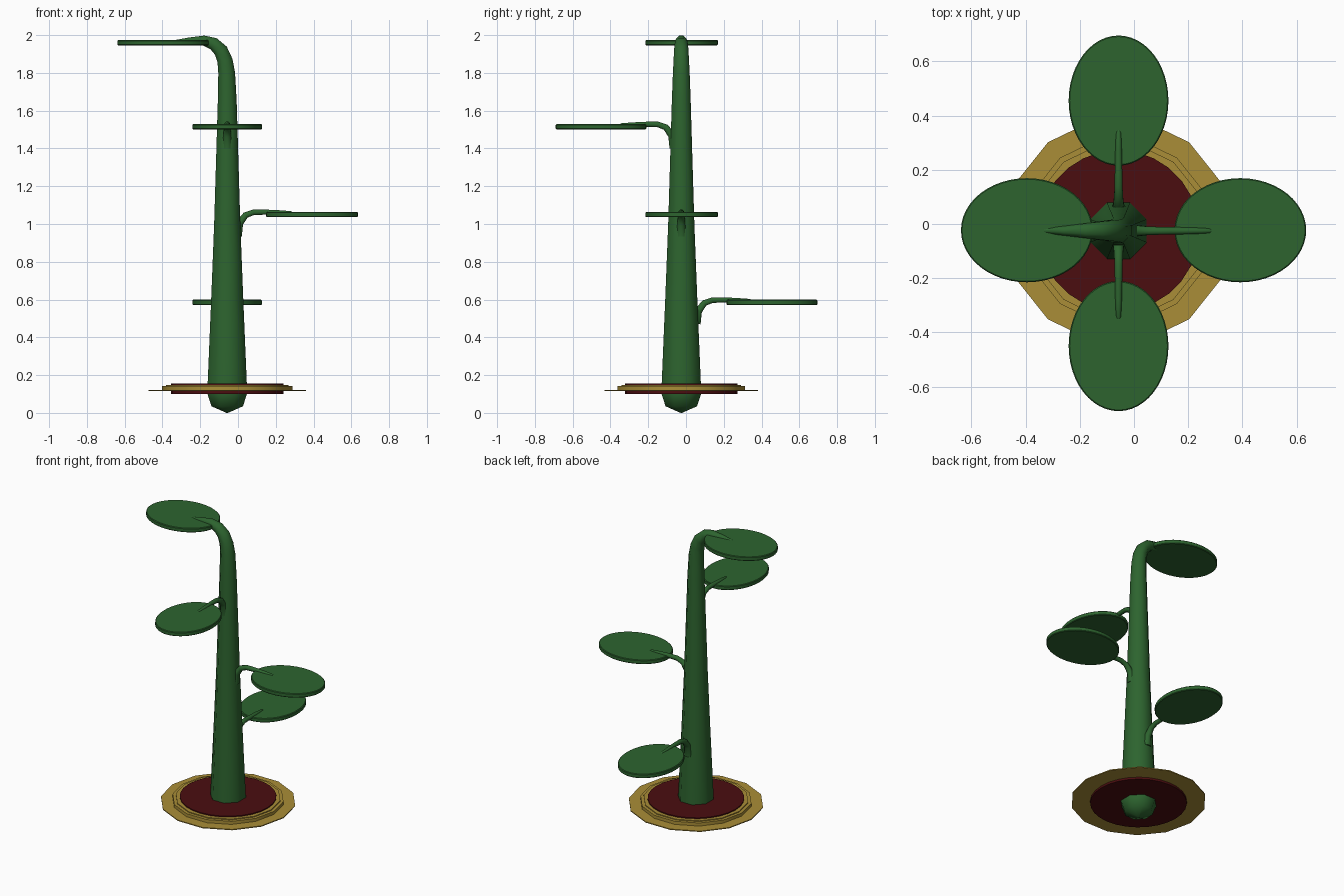
import bpy, bmesh, math
from mathutils import Vector, Matrix

if "Cube" in bpy.data.objects:
    bpy.data.objects.remove(bpy.data.objects["Cube"])

CX, CY = -0.057, -0.025   # stem axis


def material(name, rgb):
    m = bpy.data.materials.new(name)
    m.diffuse_color = (*rgb, 1)
    m.use_nodes = True
    m.node_tree.nodes["Principled BSDF"].inputs["Base Color"].default_value = m.diffuse_color
    return m


GREEN = material("plant_green", (0.026, 0.127, 0.028))
GOLD = material("ochre_gold", (0.40, 0.27, 0.038))
MAROON = material("dark_maroon", (0.07, 0.004, 0.005))


def finish(bm, name, mat, angle=40):
    bmesh.ops.recalc_face_normals(bm, faces=bm.faces)
    me = bpy.data.meshes.new(name)
    bm.to_mesh(me)
    bm.free()
    me.materials.append(mat)
    ob = bpy.data.objects.new(name, me)
    bpy.context.collection.objects.link(ob)
    bpy.ops.object.select_all(action='DESELECT')
    ob.select_set(True)
    bpy.context.view_layer.objects.active = ob
    bpy.ops.object.shade_smooth_by_angle(angle=math.radians(angle))
    return ob


def disc(name, mat, x, y, z0, z1, rx, ry, sides, bevel=0):
    """Elliptical plate between two heights."""
    bm = bmesh.new()
    bmesh.ops.create_cone(bm, cap_ends=True, segments=sides, radius1=1, radius2=1, depth=1)
    # put a corner on the +x axis
    first = bm.verts[:][0].co
    bmesh.ops.rotate(bm, verts=bm.verts,
                     matrix=Matrix.Rotation(-math.atan2(first.y, first.x), 3, 'Z'))
    bmesh.ops.scale(bm, verts=bm.verts, vec=(rx, ry, z1 - z0))
    bmesh.ops.translate(bm, verts=bm.verts, vec=(x, y, (z0 + z1) / 2))
    if bevel:
        rim = [e for e in bm.edges if abs(e.verts[0].co.z - e.verts[1].co.z) < 1e-5]
        bmesh.ops.bevel(bm, geom=rim, offset=bevel, segments=1, affect='EDGES')
    return finish(bm, name, mat)


def tube(name, path, direction, sides):
    """Tapered sweep; path holds (distance from axis, height, radius)."""
    d = Vector((*direction, 0))
    side = Vector((-d.y, d.x, 0))
    pts = [Vector((CX, CY, z)) + d * t for t, z, _ in path]
    bm = bmesh.new()
    rings = []
    for i, p in enumerate(pts):
        tangent = (pts[min(i + 1, len(pts) - 1)] - pts[max(i - 1, 0)]).normalized()
        normal = side.cross(tangent)
        ring = []
        for k in range(sides):
            a = 2 * math.pi * (k + 0.5) / sides
            ring.append(bm.verts.new(p + (side * math.cos(a) + normal * math.sin(a)) * path[i][2]))
        rings.append(ring)
    for r0, r1 in zip(rings, rings[1:]):
        for k in range(sides):
            j = (k + 1) % sides
            bm.faces.new((r0[k], r0[j], r1[j], r1[k]))
    bm.faces.new(rings[0])
    bm.faces.new(rings[-1])
    return finish(bm, name, GREEN, 50)


# base plates
disc("base_brim", GOLD, CX, CY, 0.115, 0.121, 0.4175, 0.4175, 14)
disc("base_ring", GOLD, CX, CY, 0.118, 0.142, 0.345, 0.345, 14)
disc("base_ring_top", GOLD, CX, CY, 0.118, 0.148, 0.325, 0.325, 14)
disc("base_core", MAROON, CX, CY, 0.101, 0.155, 0.297, 0.297, 28)

# main stem, with a pointed root and a tip bent toward -x
tube("stem", [
    (0, 0.0, 0.004), (0, 0.035, 0.09), (0, 0.10, 0.113), (0, 0.16, 0.112),
    (0, 0.60, 0.092), (0, 1.0, 0.075), (0, 1.4, 0.062), (0, 1.65, 0.054),
    (0.003, 1.80, 0.048), (0.012, 1.865, 0.044), (0.034, 1.918, 0.041),
    (0.073, 1.955, 0.036), (0.125, 1.971, 0.029), (0.2, 1.970, 0.019),
    (0.295, 1.964, 0.007)], (-1, 0), 8)

# side stalks, same curve at three heights
for name, direction, z, start in (
        ("back_stalk", (0, 1), 0.585, 0.075),
        ("right_stalk", (1, 0), 1.05, 0.05),
        ("front_stalk", (0, -1), 1.515, 0.035)):
    end = 0.347 if direction[0] else 0.375
    if direction[1] < 0:
        end = 0.33
    curve = ((0.0, -0.11, 0.030), (0.05, -0.045, 0.022), (0.16, -0.003, 0.018),
             (0.30, 0.012, 0.016), (0.48, 0.013, 0.015), (0.75, 0.011, 0.013),
             (0.96, 0.009, 0.010), (1.0, 0.008, 0.004))
    tube(name, [(start + t * (end - start), z + h, r) for t, h, r in curve], direction, 8)

# oval leaf pads
for name, x, y, z, rx, ry in (
        ("back_leaf", CX, 0.455, 0.585, 0.184, 0.24),
        ("right_leaf", 0.392, -0.023, 1.05, 0.243, 0.192),
        ("front_leaf", CX, -0.45, 1.515, 0.184, 0.24),
        ("left_leaf", -0.395, -0.023, 1.96, 0.243, 0.192)):
    disc(name, GREEN, x, y, z - 0.014, z + 0.014, rx, ry, 48, 0.004)
